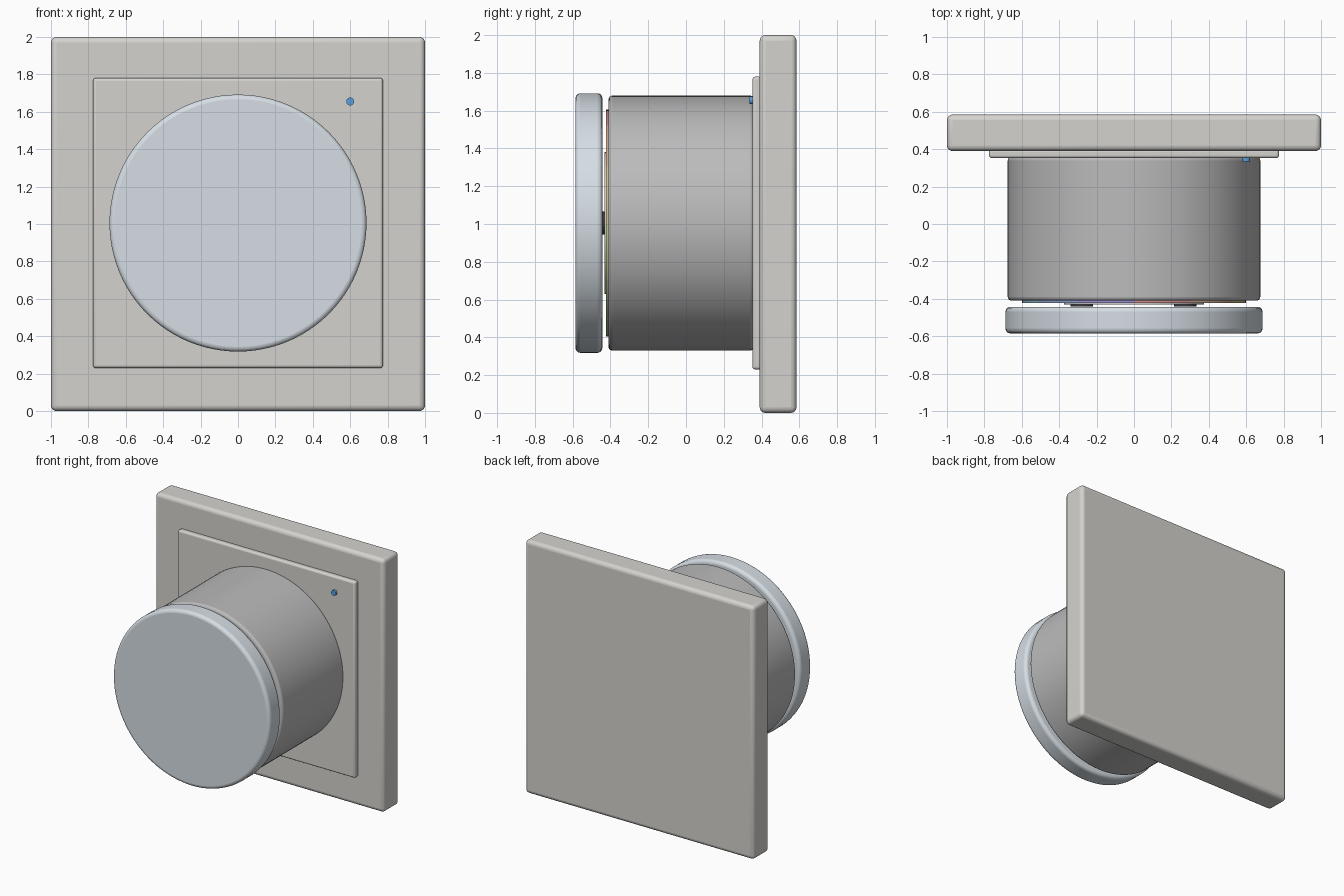
import bpy, bmesh, math
from mathutils import Color

if "Cube" in bpy.data.objects:
    bpy.data.objects.remove(bpy.data.objects["Cube"])

CZ = 1.005  # height of the dial axis


def material(name, rgb):
    m = bpy.data.materials.new(name)
    m.diffuse_color = (*rgb, 1)
    m.use_nodes = True
    m.node_tree.nodes["Principled BSDF"].inputs["Base Color"].default_value = m.diffuse_color
    return m


def finish(ob, mat, bevel=0.0, segments=4):
    if mat:
        ob.data.materials.append(mat)
    if bevel:
        b = ob.modifiers.new("rounded_edges", 'BEVEL')
        b.width, b.segments = bevel, segments
        b.limit_method, b.angle_limit = 'ANGLE', math.radians(40)
    bpy.ops.object.select_all(action='DESELECT')
    ob.select_set(True)
    bpy.context.view_layer.objects.active = ob
    bpy.ops.object.shade_smooth_by_angle(angle=math.radians(35))
    return ob


def box(name, x, y0, y1, z0, z1, mat, bevel):
    """Slab centred on x = 0, half width x."""
    bpy.ops.mesh.primitive_cube_add(size=1, location=(0, (y0 + y1) / 2, (z0 + z1) / 2))
    ob = bpy.context.object
    ob.name = name
    ob.scale = (2 * x, y1 - y0, z1 - z0)
    bpy.ops.object.transform_apply(location=False, rotation=False, scale=True)
    return finish(ob, mat, bevel)


def disc(name, r, y0, y1, mat, bevel=0.0, x=0.0, z=CZ, sides=96):
    """Cylinder lying along y."""
    bpy.ops.mesh.primitive_cylinder_add(vertices=sides, radius=r, depth=y1 - y0,
                                        location=(x, (y0 + y1) / 2, z),
                                        rotation=(math.pi / 2, 0, 0))
    ob = bpy.context.object
    ob.name = name
    return finish(ob, mat, bevel)


def arc(name, r0, r1, y0, y1, a0, a1, mat, steps=8):
    """Ring segment between two clockwise angles measured from the top."""
    bm = bmesh.new()
    rows = []
    for i in range(steps + 1):
        a = a0 + (a1 - a0) * i / steps
        s, c = math.sin(a), math.cos(a)
        rows.append([bm.verts.new((r * s, y, r * c))
                     for r, y in ((r0, y0), (r1, y0), (r1, y1), (r0, y1))])
    for p, q in zip(rows, rows[1:]):
        for k in range(4):
            n = (k + 1) % 4
            bm.faces.new((p[k], p[n], q[n], q[k]))
    bm.faces.new(rows[0])
    bm.faces.new(rows[-1])
    bmesh.ops.recalc_face_normals(bm, faces=bm.faces)
    me = bpy.data.meshes.new(name)
    bm.to_mesh(me)
    bm.free()
    ob = bpy.data.objects.new(name, me)
    ob.location.z = CZ
    bpy.context.collection.objects.link(ob)
    return finish(ob, mat)


shell = material("warm_grey", (0.66, 0.65, 0.62))
metal = material("metal_grey", (0.5, 0.5, 0.5))
glass = material("pale_blue", (0.67, 0.73, 0.78))
dark = material("dark", (0.04, 0.04, 0.05))
blue = material("indicator_blue", (0.1, 0.35, 0.75))
face = material("display_grey", (0.55, 0.55, 0.53))

# Wall plate, raised panel and indicator light
box("wall_plate", 1.0, 0.39, 0.585, 0.0, 2.0, shell, 0.03)
box("raised_panel", 0.775, 0.352, 0.40, 0.23, 1.78, shell, 0.015)
disc("indicator_light", 0.021, 0.335, 0.36, blue, x=0.6, z=1.655, sides=24)

# Dial body and front cover
disc("dial_body", 0.675, -0.41, 0.36, metal, 0.02)
disc("front_cover", 0.687, -0.585, -0.443, glass, 0.025)

# Colour ring behind the cover
SEGMENTS = 12
for i in range(SEGMENTS):
    col = Color()
    col.hsv = (i / SEGMENTS * 0.75, 0.55, 0.6)
    a = 2 * math.pi / SEGMENTS
    arc(f"colour_ring_{i + 1}", 0.37, 0.6, -0.423, -0.405, i * a, (i + 1) * a,
        material(f"ring_colour_{i + 1}", col))

# Centre display with two dark buttons
disc("centre_display", 0.375, -0.431, -0.405, face)
for side, x in (("left", -0.28), ("right", 0.275)):
    disc(f"{side}_button", 0.06, -0.441, -0.425, dark, x=x, sides=32)
